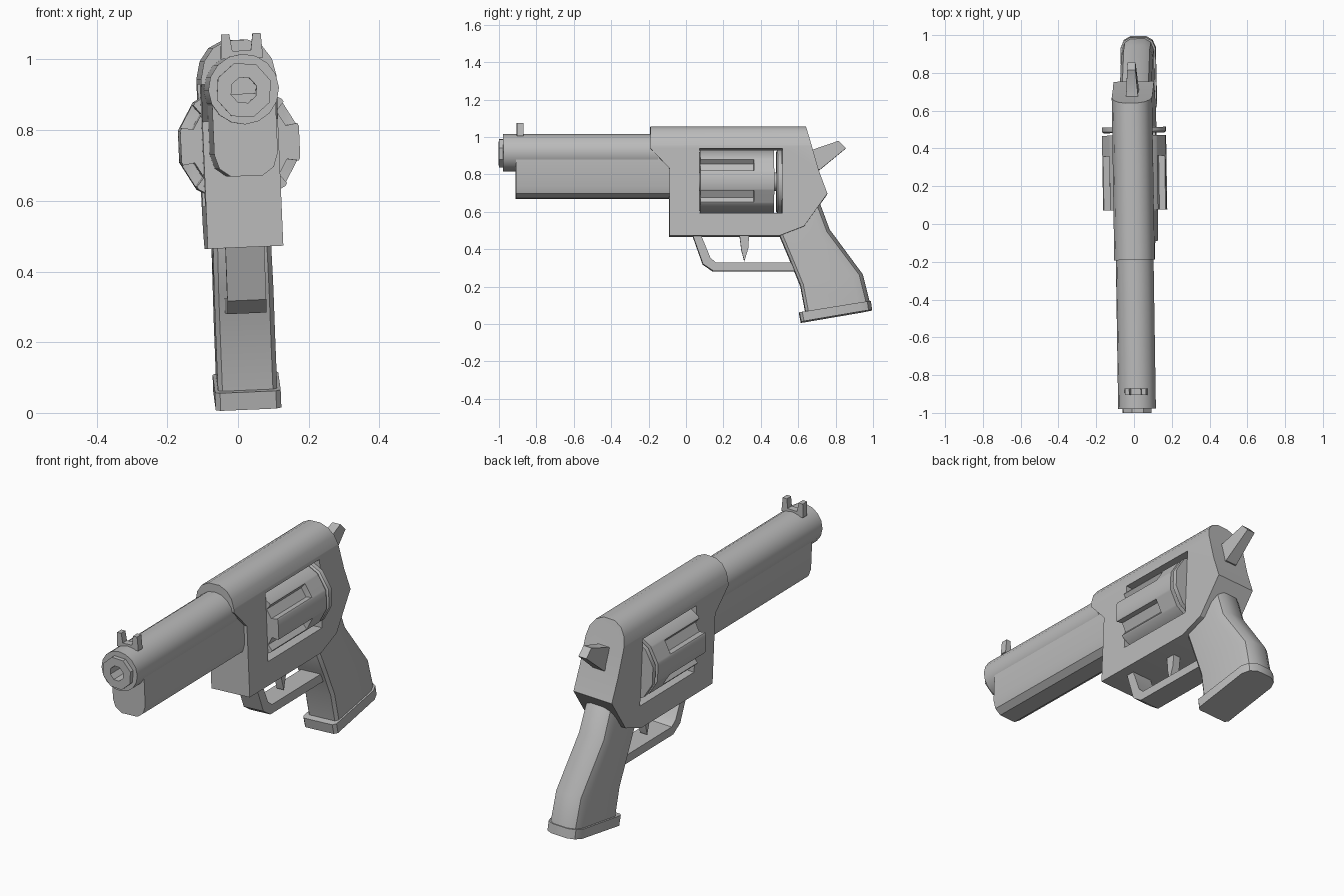
import bpy, bmesh, math
from mathutils import Matrix, Vector

if "Cube" in bpy.data.objects:
    bpy.data.objects.remove(bpy.data.objects["Cube"])

metal = bpy.data.materials.new("grey_metal")
metal.diffuse_color = (0.5, 0.5, 0.5, 1)
metal.use_nodes = True
metal.node_tree.nodes["Principled BSDF"].inputs["Base Color"].default_value = metal.diffuse_color


def finish(name, bm):
    bmesh.ops.recalc_face_normals(bm, faces=bm.faces)
    mesh = bpy.data.meshes.new(name)
    bm.to_mesh(mesh)
    bm.free()
    mesh.materials.append(metal)
    ob = bpy.data.objects.new(name, mesh)
    bpy.context.collection.objects.link(ob)
    return ob


def loft(name, rings, cap=True):
    """Skin a list of equal-length closed rings of 3D points."""
    bm = bmesh.new()
    vs = [[bm.verts.new(p) for p in r] for r in rings]
    n = len(rings[0])
    for a, b in zip(vs, vs[1:]):
        for i in range(n):
            j = (i + 1) % n
            bm.faces.new((a[i], a[j], b[j], b[i]))
    if cap:
        bm.faces.new(vs[0])
        bm.faces.new(vs[-1])
    return finish(name, bm)


def side_prism(name, pts, hw):
    """Side outline (y, z) extruded across x."""
    return loft(name, [[(s * hw, y, z) for y, z in pts] for s in (-1, 1)])


def section_prism(name, half, y0, y1):
    """Mirrored cross-section (x, z) extruded along y."""
    pts = half + [(-x, z) for x, z in reversed(half)]
    return loft(name, [[(x, y, z) for x, z in pts] for y in (y0, y1)])


def lathe(name, profile, n, zc, turn=0.0):
    """Profile of (y, radius) turned about a lengthwise axis at height zc."""
    rings = [[(r * math.cos(turn + math.tau * i / n), y,
               zc + r * math.sin(turn + math.tau * i / n)) for i in range(n)]
             for y, r in profile]
    return loft(name, rings)


def boolean(ob, cutter, op):
    m = ob.modifiers.new("cut", 'BOOLEAN')
    m.operation, m.object, m.solver = op, cutter, 'EXACT'
    dg = bpy.context.evaluated_depsgraph_get()
    mesh = bpy.data.meshes.new_from_object(ob.evaluated_get(dg))
    ob.modifiers.clear()
    ob.data = mesh
    bpy.data.objects.remove(cutter)


# Frame: side outline, rounded top, cylinder window
frame = side_prism("frame", [(-.19, 1.055), (-.19, .93), (-.09, .825), (-.09, .465),
                             (.5, .465), (.63, .515), (.755, .69), (.71, .81),
                             (.64, 1.055)], .107)
boolean(frame, section_prism("top_rounding", [(.12, .3), (.12, .9), (.106, .95), (.096, .995),
                                              (.07, 1.032), (.03, 1.052)], -.5, 1), 'INTERSECT')
boolean(frame, side_prism("window_cutter", [(.07, .585), (.515, .585), (.515, .93),
                                            (.07, .93)], .3), 'DIFFERENCE')

# Barrel, muzzle ring with bore, and underlug
lathe("barrel", [(-.88, .06), (-.978, .06), (-.978, .1), (-.15, .1)], 16, .913)
lathe("muzzle", [(-.9, .038), (-1, .038), (-1, .081), (-.9, .081)], 8, .91, .3)
section_prism("underlug", [(.09, .9), (.09, .73), (.077, .69), (.045, .667)], -.91, -.05)

# Front sight: base with two posts
sight = [(.06, 1.0), (.056, 1.07), (.033, 1.07), (.026, 1.022)]
section_prism("front_sight", sight, -.905, -.87)

# Cylinder: fluted front part, plain rear part, ratchet disk and axle
R, ZC = .174, .757


def fluted_ring(y, depth):
    pts = []
    for k in range(6):
        for deg, f in ((-15, 1), (15, 1), (18, .987), (20, depth), (40, depth), (42, .987)):
            a = math.radians(deg + 60 * k)
            if deg in (20, 40) and depth > .9:
                f = .966 / math.cos(math.radians(10))
            pts.append((R * f * math.cos(a), y, ZC + R * f * math.sin(a)))
    return pts


loft("cylinder", [fluted_ring(.075, .80), fluted_ring(.36, .80),
                  fluted_ring(.361, 1), fluted_ring(.47, 1)])
lathe("ratchet_disk", [(.483, .165), (.49, .174), (.513, .174)], 12, ZC, math.radians(15))
lathe("axle", [(.06, .05), (.53, .05)], 12, ZC)

# Hammer, narrowing to the tip
hammer = [(.64, .93), (.67, .925), (.815, .975), (.855, .935), (.715, .82), (.66, .82)]
loft("hammer", [[(s * (.022 if y > .8 else .032), y, z) for y, z in hammer] for s in (-1, 1)])

# Trigger and guard
side_prism("trigger", [(.285, .48), (.338, .48), (.333, .40), (.312, .33), (.296, .39)], .02)
side_prism("trigger_guard", [(.035, .47), (.09, .315), (.145, .278), (.62, .278), (.62, .322),
                             (.16, .322), (.13, .348), (.08, .47)], .055)


# Grip and base plate: sections from front point to back point, rounded at the back
def grip_ring(front, back, hw):
    f, b = Vector(front), Vector(back)
    d = (b - f).normalized()
    half = [(hw * .85, f), (hw, f + d * .015), (hw, b - d * .06),
            (hw * .82, b - d * .02), (hw * .45, b)]
    return [(x, p.x, p.y) for x, p in half] + [(-x, p.x, p.y) for x, p in reversed(half)]


loft("grip", [grip_ring(f, b, w) for f, b, w in (
    ((.5, .56), (.68, .67), .08), ((.5, .47), (.718, .635), .082),
    ((.555, .34), (.768, .5), .084), ((.612, .2), (.945, .26), .084),
    ((.642, .04), (.985, .1), .084))])
loft("grip_base", [grip_ring((.605, .055), (.988, .117), .093),
                   grip_ring((.615, .005), (.995, .07), .093)])

# Slight lean and turn of the whole model, then edge-aware smoothing
pose = (Matrix.Translation((.04, 0, .004)) @ Matrix.Rotation(.0156, 4, 'Z')
        @ Matrix.Rotation(-.043, 4, 'Y'))
for ob in bpy.context.scene.objects:
    ob.data.transform(pose)
    ob.select_set(True)
    bpy.context.view_layer.objects.active = ob
bpy.ops.object.shade_smooth_by_angle(angle=math.radians(33))
